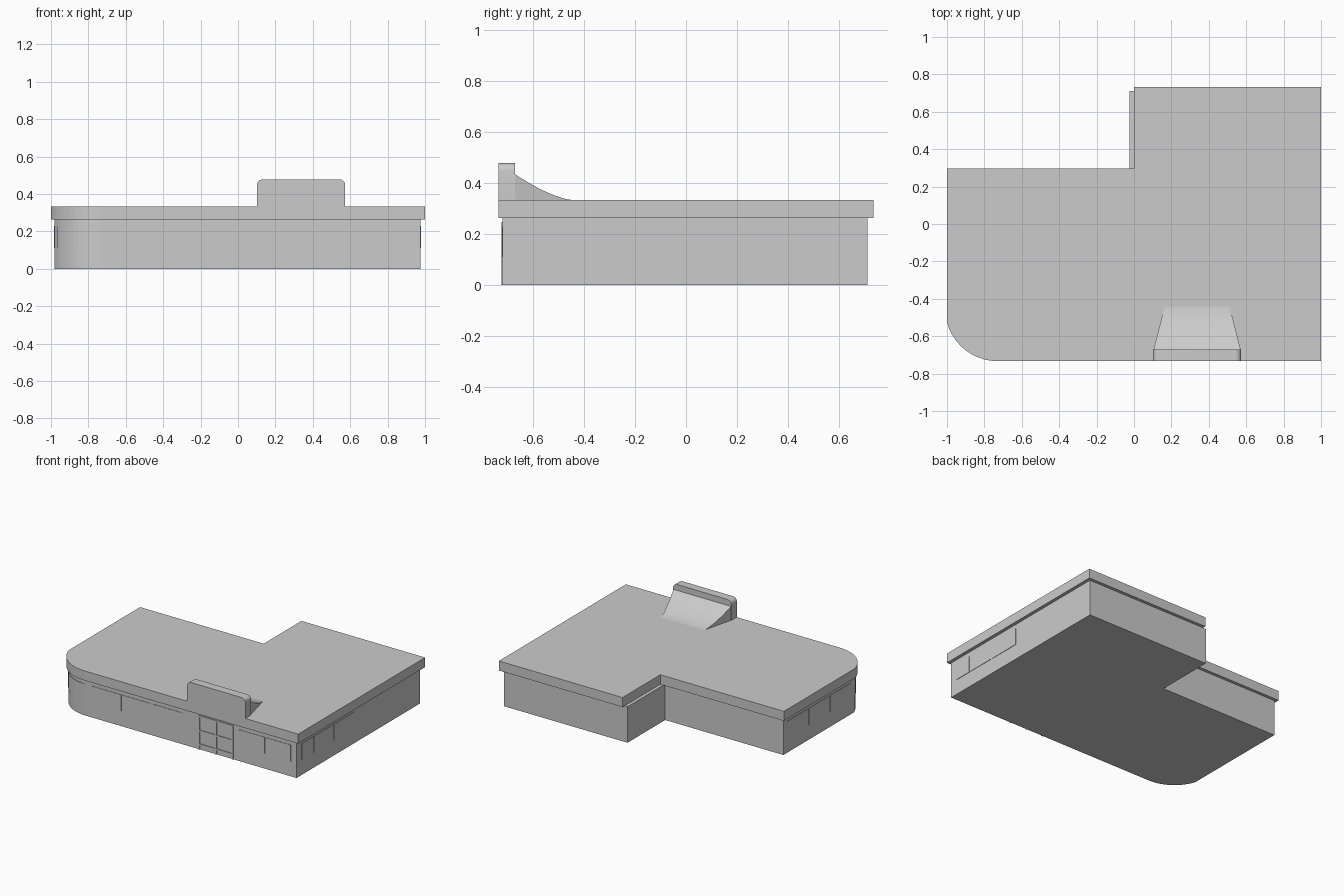
import bpy, bmesh, math
from mathutils import Vector

cube = bpy.data.objects.get("Cube")
if cube:
    bpy.data.objects.remove(cube, do_unlink=True)

grey = bpy.data.materials.new("plain grey")
grey.use_nodes = True
grey.diffuse_color = (0.6, 0.6, 0.6, 1)
grey.node_tree.nodes["Principled BSDF"].inputs["Base Color"].default_value = (0.6, 0.6, 0.6, 1)

ARC_X, ARC_Y = -0.73, -0.454    # centre of the rounded front corner


def finish(name, bm):
    bmesh.ops.recalc_face_normals(bm, faces=bm.faces)
    mesh = bpy.data.meshes.new(name)
    bm.to_mesh(mesh)
    bm.free()
    mesh.materials.append(grey)
    obj = bpy.data.objects.new(name, mesh)
    bpy.context.collection.objects.link(obj)
    return obj


def prism(name, points, offset):
    """Extrude a closed loop of 3D points along an offset."""
    bm = bmesh.new()
    face = bm.faces.new([bm.verts.new(p) for p in points])
    grown = bmesh.ops.extrude_face_region(bm, geom=[face], use_keep_orig=True)
    moved = [g for g in grown["geom"] if isinstance(g, bmesh.types.BMVert)]
    bmesh.ops.translate(bm, verts=moved, vec=Vector(offset))
    return finish(name, bm)


def box(name, xs, ys, zs):
    loop = [(xs[0], ys[0], zs[0]), (xs[1], ys[0], zs[0]),
            (xs[1], ys[1], zs[0]), (xs[0], ys[1], zs[0])]
    return prism(name, loop, (0, 0, zs[1] - zs[0]))


def corner_arc(left, front, steps=10):
    r = ARC_Y - front
    start = 2 * math.pi - math.acos((left - ARC_X) / r)
    end = 1.5 * math.pi
    return [(ARC_X + r * math.cos(a), ARC_Y + r * math.sin(a))
            for a in (start + (end - start) * i / steps for i in range(steps + 1))]


def building_outline(left, right, front, back, step_x, step_y):
    return corner_arc(left, front) + [(right, front), (right, back), (step_x, back),
                                      (step_x, step_y), (left, step_y)]


def at_height(points, z):
    return [(x, y, z) for x, y in points]


# Main building and overhanging roof slab
LEFT, RIGHT, FRONT = -0.98, 0.976, -0.718
walls = building_outline(LEFT, RIGHT, FRONT, 0.71, -0.024, 0.275)
roof = building_outline(-1, 1, -0.733, 0.733, 0, 0.297)
prism("walls", at_height(walls, 0), (0, 0, 0.263))
prism("roof_slab", at_height(roof, 0.263), (0, 0, 0.07))

# Upright sign panel with rounded top corners
SX0, SX1, STOP, SR = 0.102, 0.573, 0.478, 0.03
panel = [(SX0, 0.333), (SX1, 0.333)]
for cx, first in ((SX1 - SR, 0), (SX0 + SR, 90)):
    for i in range(7):
        a = math.radians(first + 15 * i)
        panel.append((cx + SR * math.cos(a), STOP - SR + SR * math.sin(a)))
sign = prism("sign_panel", [(x, -0.733, z) for x, z in panel], (0, 0.063, 0))

# Curved, tapering brace behind the sign
bm = bmesh.new()
rows = []
for i in range(11):
    t = i / 10
    y = -0.67 + 0.228 * t
    z = 0.333 + 0.102 * (1 - t) ** 1.5
    x0, x1 = 0.105 + 0.058 * t, 0.57 - 0.058 * t
    rows.append([bm.verts.new(p) for p in
                 ((x0, y, 0.33), (x1, y, 0.33), (x1, y, z), (x0, y, z))])
for a, b in zip(rows, rows[1:]):
    for j in range(4):
        k = (j + 1) % 4
        bm.faces.new((a[j], a[k], b[k], b[j]))
bm.faces.new(rows[0])
bm.faces.new(rows[-1])
brace = finish("sign_brace", bm)

# Thin window plates on the front and both sides
T = 0.003
SILL, HEAD = 0.11, 0.23
for i, (a, b) in enumerate([(-0.68, -0.44), (-0.43, -0.2), (-0.19, 0.05),
                            (0.51, 0.72), (0.73, 0.93)]):
    box(f"front_window_{i + 1}", (a, b), (FRONT - T, FRONT + T), (SILL, HEAD))
for i, (a, b) in enumerate([(-0.66, -0.53), (-0.52, -0.3), (-0.29, -0.05)]):
    box(f"left_window_{i + 1}", (RIGHT - T, RIGHT + T), (a, b), (SILL, HEAD))
for i in range(3):
    a = -0.5 + 0.25 * i
    box(f"right_window_{i + 1}", (LEFT - T, LEFT + T), (a, a + 0.235), (SILL, HEAD))

# Window band around the rounded corner
band = corner_arc(LEFT, FRONT - T)[1:] + corner_arc(LEFT, FRONT + T)[:0:-1]
prism("corner_window", at_height(band, SILL), (0, 0, HEAD - SILL))

# Entrance doors: raised frame bars forming four panes
D = 0.005
BAR = 0.012
depth = (FRONT - D, FRONT + D)
for i, x in enumerate((0.19, 0.325, 0.46)):
    box(f"door_post_{i + 1}", (x - BAR / 2, x + BAR / 2), depth, (0, 0.248))
for i, z in enumerate((0.03, 0.13, 0.236)):
    for side, x in (("right", 0.196), ("left", 0.331)):
        box(f"door_rail_{side}_{i + 1}", (x, x + 0.123), depth, (z, z + BAR))

# Smooth the curved sign parts
bpy.ops.object.select_all(action='DESELECT')
for obj in (sign, brace):
    obj.select_set(True)
bpy.context.view_layer.objects.active = brace
bpy.ops.object.shade_smooth_by_angle(angle=math.radians(25))
